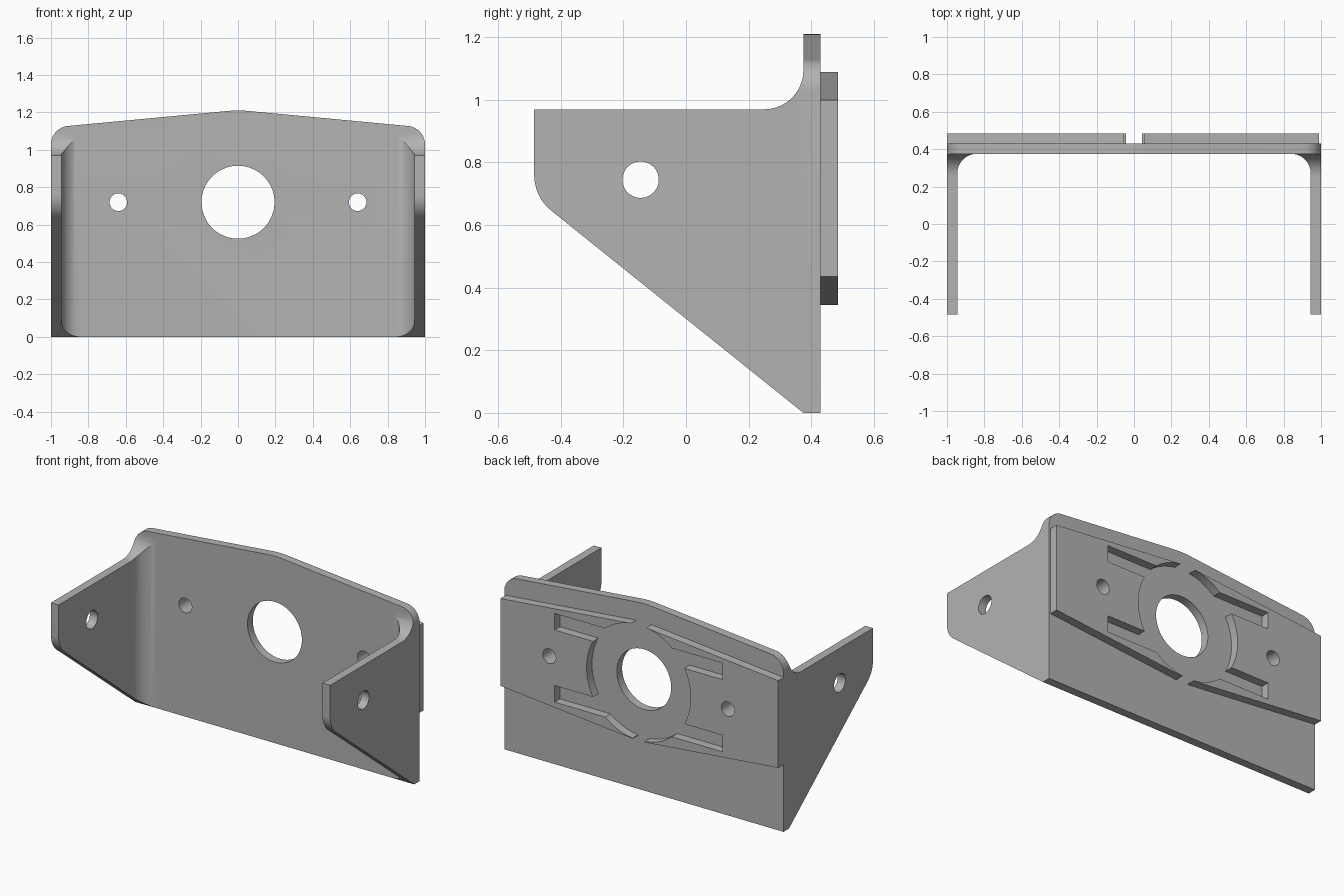
import bpy, bmesh, math
from mathutils import Vector

default_cube = bpy.data.objects.get("Cube")
if default_cube:
    bpy.data.objects.remove(default_cube, do_unlink=True)

# Single grey metal
metal = bpy.data.materials.new("grey metal")
metal.use_nodes = True
grey = (0.45, 0.45, 0.45, 1)
metal.diffuse_color = grey
metal.node_tree.nodes["Principled BSDF"].inputs["Base Color"].default_value = grey


def rounded(corners, steps=14):
    """Outline from (a, b) or (a, b, radius) corners, with tangent arcs."""
    out = []
    for i, corner in enumerate(corners):
        p = Vector(corner[:2])
        if len(corner) == 2:
            out.append(p)
            continue
        u = (Vector(corners[i - 1][:2]) - p).normalized()
        v = (Vector(corners[(i + 1) % len(corners)][:2]) - p).normalized()
        half = u.angle(v) / 2
        r = corner[2]
        centre = p + (u + v).normalized() * r / math.sin(half)
        start = p + u * r / math.tan(half) - centre
        end = p + v * r / math.tan(half) - centre
        sweep = start.angle(end)
        for k in range(steps + 1):
            t = k / steps
            out.append(centre + (start * math.sin((1 - t) * sweep)
                                 + end * math.sin(t * sweep)) / math.sin(sweep))
    return out


def circle(a, b, r, sides=72):
    return [Vector((a + r * math.cos(math.tau * k / sides),
                    b + r * math.sin(math.tau * k / sides))) for k in range(sides)]


def rect(a0, a1, b0, b1):
    return [Vector(p) for p in ((a0, b0), (a1, b0), (a1, b1), (a0, b1))]


def prism(name, outline, axis, lo, hi):
    """Extrude a flat outline along one axis."""
    place = {"x": lambda a, b, t: (t, a, b),
             "y": lambda a, b, t: (a, t, b),
             "z": lambda a, b, t: (a, b, t)}[axis]
    bm = bmesh.new()
    base = bm.faces.new([bm.verts.new(place(p.x, p.y, lo)) for p in outline])
    ext = bmesh.ops.extrude_face_region(bm, geom=[base])
    shift = Vector(place(0, 0, hi - lo))
    bmesh.ops.translate(bm, vec=shift, verts=[
        g for g in ext["geom"] if isinstance(g, bmesh.types.BMVert)])
    bmesh.ops.recalc_face_normals(bm, faces=bm.faces)
    mesh = bpy.data.meshes.new(name)
    bm.to_mesh(mesh)
    bm.free()
    mesh.materials.append(metal)
    obj = bpy.data.objects.new(name, mesh)
    bpy.context.collection.objects.link(obj)
    return obj


def combine(obj, tool, operation):
    """Apply a boolean, then discard the tool."""
    tool.hide_render = True
    mod = obj.modifiers.new("shape", "BOOLEAN")
    mod.operation = operation
    mod.solver = "EXACT"
    mod.object = tool
    bpy.context.view_layer.objects.active = obj
    bpy.ops.object.modifier_apply(modifier=mod.name)
    bpy.data.objects.remove(tool, do_unlink=True)


FRONT, BACK, PAD = 0.375, 0.43, 0.485   # plate faces and pad face
HOLE_Z = 0.72

# Bracket: filleted channel trimmed by its side and front outlines
channel = rounded([(-1.2, -0.7), (-0.945, -0.7), (-0.945, FRONT, 0.105),
                   (0.945, FRONT, 0.105), (0.945, -0.7), (1.2, -0.7),
                   (1.2, BACK), (-1.2, BACK)])
side = rounded([(-PAD, 0.97), (FRONT, 0.97, 0.125), (FRONT, 1.4), (0.6, 1.4),
                (0.6, 0), (FRONT, 0), (-PAD, 0.69, 0.147)])
front = rounded([(-1, -0.2), (1, -0.2), (1, 1.119, 0.1), (0, 1.213, 0.6),
                 (-1, 1.119, 0.1)])
bracket = prism("bracket", channel, "z", -0.3, 1.5)
combine(bracket, prism("side_trim", side, "x", -1.5, 1.5), "INTERSECT")
combine(bracket, prism("front_trim", front, "y", -1, 1), "INTERSECT")

# Pivot holes through both side flanges
combine(bracket, prism("pivot_cutter", circle(-0.145, 0.745, 0.058), "x", -1.5, 1.5),
        "DIFFERENCE")

# Raised back pads, tapered towards the sides
pad = prism("back_pads", [Vector(p) for p in (
    (-1, 0.435), (0, 0.341), (0.99, 0.435), (0.99, 1), (0, 1.094), (-1, 1))],
    "y", BACK, PAD)
combine(pad, prism("ring_cutter", circle(0, HOLE_Z, 0.373, 96), "y", 0.3, 0.6), "DIFFERENCE")
combine(pad, prism("gap_cutter", rect(-0.043, 0.043, 0.2, 1.2), "y", 0.3, 0.6), "DIFFERENCE")
for sx in (-1, 1):
    for sz in (-1, 1):
        slot = rect(sx * 0.15, sx * 0.602, HOLE_Z + sz * 0.18, HOLE_Z + sz * 0.287)
        combine(pad, prism("slot_cutter", slot, "y", 0.3, 0.6), "DIFFERENCE")

# Centre hole and mounting holes
combine(bracket, prism("centre_cutter", circle(0, HOLE_Z, 0.195), "y", 0.2, 0.6), "DIFFERENCE")
for x in (-0.64, 0.64):
    for part in (bracket, pad):
        combine(part, prism("mount_cutter", circle(x, HOLE_Z, 0.047, 40), "y", 0.2, 0.6),
                "DIFFERENCE")

# Smooth curved surfaces, crisp edges
for part in (bracket, pad):
    bpy.ops.object.select_all(action="DESELECT")
    part.select_set(True)
    bpy.context.view_layer.objects.active = part
    bpy.ops.object.shade_smooth_by_angle(angle=math.radians(25))
